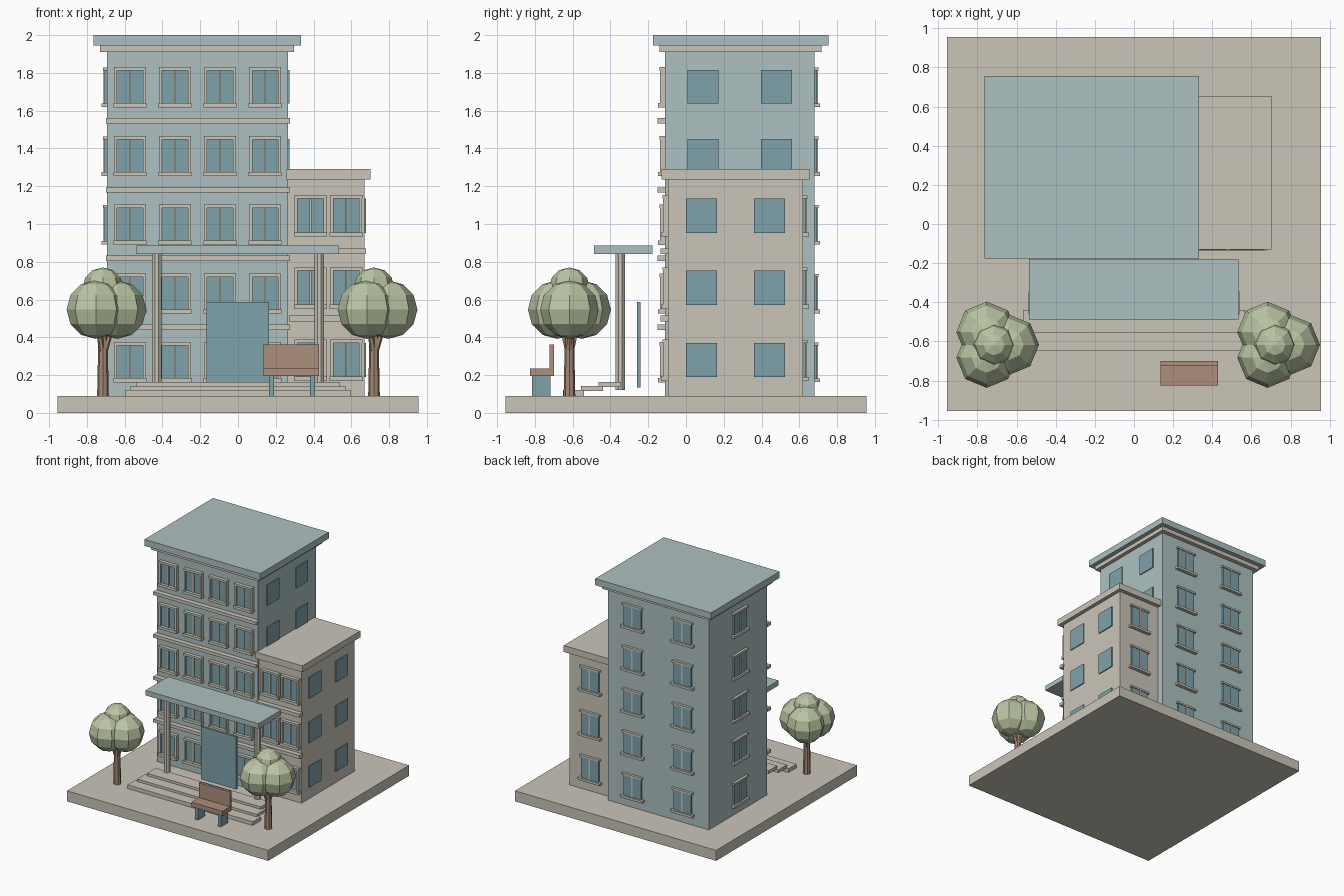
import bpy, bmesh, math
from mathutils import Vector, Matrix

if "Cube" in bpy.data.objects:
    bpy.data.objects.remove(bpy.data.objects["Cube"])


def mat(name, rgb):
    m = bpy.data.materials.new(name)
    lin = [((c / 255 + 0.055) / 1.055) ** 2.4 for c in rgb]
    m.diffuse_color = (*lin, 1)
    m.use_nodes = True
    m.node_tree.nodes["Principled BSDF"].inputs["Base Color"].default_value = m.diffuse_color
    return m


WALL = mat("pale teal", (174, 192, 192))
STONE = mat("warm beige", (202, 197, 185))
GLASS = mat("glass teal", (126, 162, 171))
WOOD = mat("bench wood", (174, 144, 124))
BARK = mat("bark brown", (164, 138, 118))
LEAF = mat("sage leaf", (186, 197, 163))


def finish(name, bm, m):
    me = bpy.data.meshes.new(name)
    bmesh.ops.recalc_face_normals(bm, faces=bm.faces)
    bm.to_mesh(me)
    bm.free()
    me.materials.append(m)
    ob = bpy.data.objects.new(name, me)
    bpy.context.collection.objects.link(ob)
    return ob


def boxes(name, m, items):
    """One object from boxes given as (x0, x1, y0, y1, z0, z1)."""
    bm = bmesh.new()
    for x0, x1, y0, y1, z0, z1 in items:
        c = Vector(((x0 + x1) / 2, (y0 + y1) / 2, (z0 + z1) / 2))
        s = Matrix.Diagonal((abs(x1 - x0), abs(y1 - y0), abs(z1 - z0), 1))
        bmesh.ops.create_cube(bm, size=1, matrix=Matrix.Translation(c) @ s)
    return finish(name, bm, m)


def wall_box(side, wall, u, hw, d, z0, z1):
    """Box on a wall: centre u along the wall, half width hw, sticking out by d."""
    i = 0.005
    if side == "front":
        return (u - hw, u + hw, wall - d, wall + i, z0, z1)
    if side == "back":
        return (u - hw, u + hw, wall - i, wall + d, z0, z1)
    if side == "left":
        return (wall - d, wall + i, u - hw, u + hw, z0, z1)
    return (wall - i, wall + d, u - hw, u + hw, z0, z1)


def windows(name, side, wall, cols, rows, h, style):
    glass, trim = [], []
    for u in cols:
        for z in rows:
            def add(lst, du, hw, d, a, b):
                lst.append(wall_box(side, wall, u + du, hw, d, z + a, z + b))
            if style == "plate":
                add(glass, 0, 0.082, 0.008, 0, h)
                continue
            if style == "framed":
                add(glass, 0, 0.072, 0.012, 0, h)
                for s in (-1, 1):
                    add(trim, s * 0.076, 0.008, 0.028, 0, h)
                add(trim, 0, 0.085, 0.03, h - 0.003, h + 0.015)
                add(trim, 0, 0.088, 0.038, -0.02, 0.003)
            else:
                add(glass, 0, 0.082, 0.014, 0, h)
                add(trim, 0, 0.095, 0.022, h - 0.003, h + 0.013)
                add(trim, 0, 0.105, 0.03, -0.018, 0.002)
            add(trim, 0, 0.005, 0.02, 0, h)
    boxes(name + "_glass", GLASS, glass)
    if trim:
        boxes(name + "_trim", STONE, trim)


# Plinth, tower and side wing
boxes("plinth", STONE, [(-0.955, 0.955, -0.955, 0.955, 0, 0.09)])
boxes("tower", WALL, [(-0.693, 0.265, -0.11, 0.68, 0.085, 1.92)])
boxes("tower_cornice", STONE, [(-0.73, 0.297, -0.14, 0.717, 1.91, 1.947)])
boxes("tower_roof", WALL, [(-0.765, 0.333, -0.175, 0.755, 1.945, 2.0)])
boxes("wing", STONE, [(0.26, 0.67, -0.095, 0.62, 0.085, 1.24)])
boxes("wing_cap", STONE, [(0.255, 0.702, -0.13, 0.655, 1.235, 1.29)])

# Floor bands on the front
boxes("tower_bands", STONE, [(-0.70, 0.275, -0.152, -0.105, z, z + 0.027)
                             for z in (1.533, 1.167, 0.805, 0.44)])
boxes("wing_bands", STONE, [(0.27, 0.678, -0.135, -0.09, z, z + 0.03)
                            for z in (0.84, 0.485)])

# Windows
T_ROWS = [1.637 - 0.364 * i for i in range(5)]
W_ROWS = [0.953 - 0.382 * i for i in range(3)]
windows("tower_front", "front", -0.11, [-0.572 + 0.2385 * i for i in range(4)], T_ROWS, 0.178, "framed")
windows("tower_back", "back", 0.68, [-0.45, 0.025], T_ROWS, 0.178, "ledge")
windows("tower_left", "left", -0.693, [0.27], T_ROWS, 0.178, "ledge")
windows("tower_right", "right", 0.265, [0.09, 0.48], T_ROWS[:2], 0.178, "plate")
windows("wing_front", "front", -0.095, [0.384, 0.573], W_ROWS, 0.185, "framed")
windows("wing_back", "back", 0.62, [0.47], W_ROWS, 0.185, "ledge")
windows("wing_right", "right", 0.67, [0.083, 0.442], W_ROWS, 0.182, "plate")

# Entrance: canopy, columns, door panel and three thin steps
boxes("canopy", WALL, [(-0.537, 0.535, -0.487, -0.178, 0.842, 0.885)])
for side, x in (("left", -0.43), ("right", 0.43)):
    bm = bmesh.new()
    bmesh.ops.create_cone(bm, cap_ends=True, segments=8, radius1=0.026, radius2=0.026, depth=0.725,
                          matrix=Matrix.Translation((x, -0.348, 0.485)) @ Matrix.Rotation(math.pi / 8, 4, "Z"))
    finish(side + "_column", bm, STONE)
boxes("door", GLASS, [(-0.167, 0.165, -0.26, -0.242, 0.135, 0.587)])
boxes("steps", STONE, [
    (-0.595, 0.595, -0.65, -0.54, 0.09, 0.122),
    (-0.568, 0.568, -0.557, -0.44, 0.117, 0.143),
    (-0.54, 0.54, -0.463, -0.345, 0.137, 0.164)])

# Bench
boxes("bench_seat", WOOD, [(0.135, 0.43, -0.825, -0.70, 0.195, 0.235)])
boxes("bench_back", WOOD, [(0.135, 0.43, -0.723, -0.70, 0.225, 0.363)])
boxes("bench_legs", GLASS, [(x, x + 0.027, -0.815, -0.717, 0.085, 0.2) for x in (0.163, 0.38)])


def limb(bm, a, b, r1, r2, n):
    a, b = Vector(a), Vector(b)
    rot = (b - a).to_track_quat("Z", "Y").to_matrix().to_4x4()
    bmesh.ops.create_cone(bm, cap_ends=True, segments=n, radius1=r1, radius2=r2, depth=(b - a).length,
                          matrix=Matrix.Translation((a + b) / 2) @ rot)


# Trees: trunk with three branches, three lobes and a small top lobe
for side, tx in (("left", -0.715), ("right", 0.72)):
    ty = -0.617
    ring = [(tx + 0.075 * math.cos(a), ty + 0.075 * math.sin(a), 0.547)
            for a in (0, math.tau / 3, 2 * math.tau / 3)]
    bm = bmesh.new()
    limb(bm, (tx, ty, 0.085), (tx, ty, 0.42), 0.031, 0.024, 8)
    for p in ring:
        limb(bm, (tx, ty, 0.30), p, 0.018, 0.012, 6)
    finish(side + "_tree_trunk", bm, BARK)
    bm = bmesh.new()
    for p, r in [(p, 0.155) for p in ring] + [((tx, ty, 0.662), 0.108)]:
        bmesh.ops.create_uvsphere(bm, u_segments=8, v_segments=6, radius=r, matrix=Matrix.Translation(p))
    finish(side + "_tree_crown", bm, LEAF)
